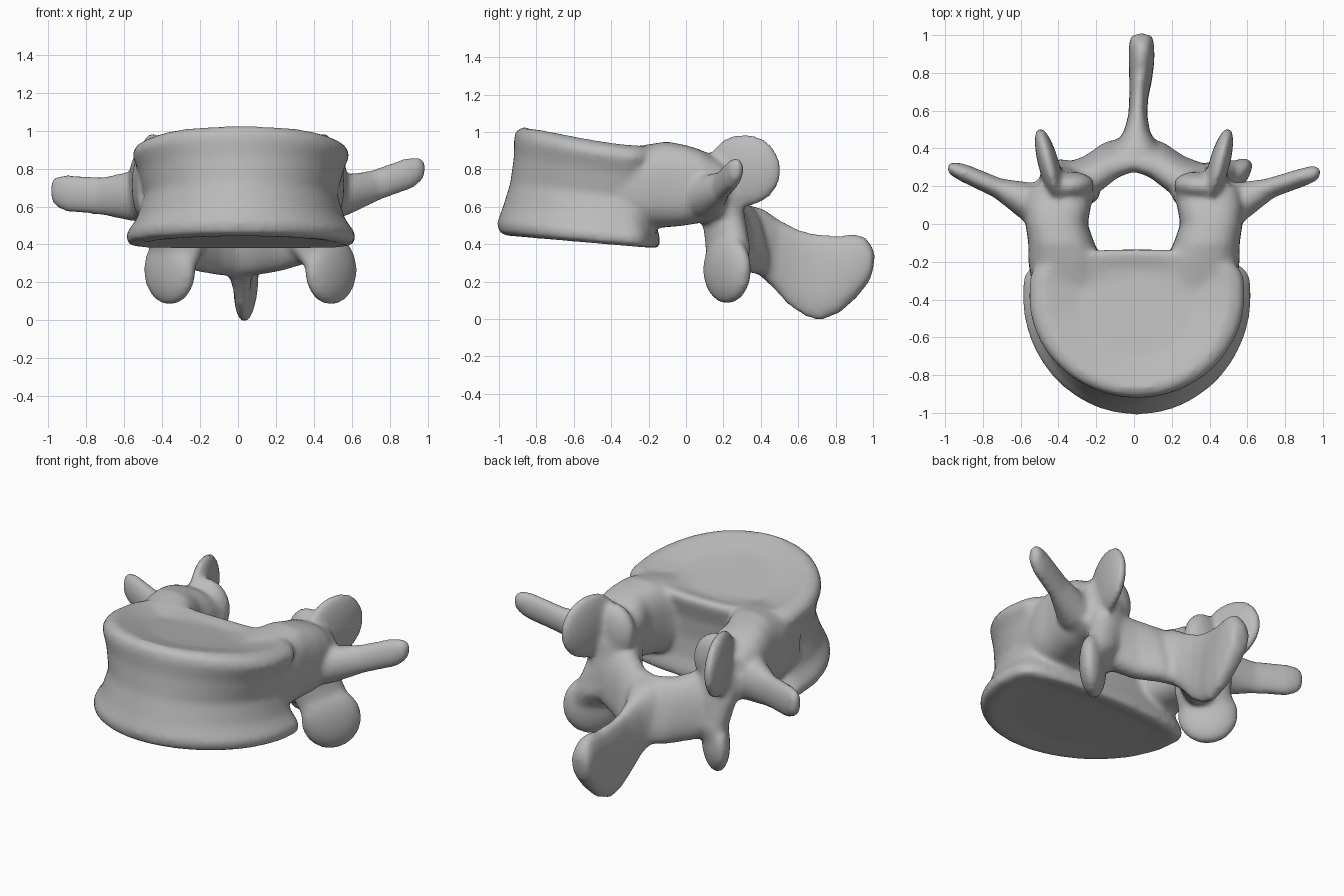
import bpy
import bmesh
from math import cos, sin, pi, copysign
from mathutils import Vector

cube = bpy.data.objects.get("Cube")
if cube:
    bpy.data.objects.remove(cube)

bone = bpy.data.materials.new("bone grey")
bone.use_nodes = True
colour = (.5, .5, .5, 1)
bone.diffuse_color = colour
bone.node_tree.nodes["Principled BSDF"].inputs["Base Color"].default_value = colour

parts = []


def skin(name, rings):
    """Close a stack of point rings into a solid part."""
    bm = bmesh.new()
    loops = [[bm.verts.new(p) for p in ring] for ring in rings]
    count = len(loops[0])
    for low, high in zip(loops, loops[1:]):
        for i in range(count):
            j = (i + 1) % count
            bm.faces.new((low[i], low[j], high[j], high[i]))
    bm.faces.new(loops[0][::-1])
    bm.faces.new(loops[-1])
    bmesh.ops.recalc_face_normals(bm, faces=bm.faces)
    mesh = bpy.data.meshes.new(name)
    bm.to_mesh(mesh)
    bm.free()
    mesh.materials.append(bone)
    obj = bpy.data.objects.new(name, mesh)
    bpy.context.collection.objects.link(obj)
    parts.append(obj)


def power(value, exponent):
    return copysign(abs(value) ** exponent, value)


def oval(centre, u, v, exponent=1, count=28):
    """Ellipse; an exponent below one squares it off."""
    centre, u, v = Vector(centre), Vector(u), Vector(v)
    angles = [2 * pi * i / count for i in range(count)]
    return [centre + u * power(cos(a), exponent) + v * power(sin(a), exponent)
            for a in angles]


def loft(name, sections, exponent=1):
    """Sections are (centre, half width vector, half height vector)."""
    skin(name, [oval(*section, exponent) for section in sections])


def blob(name, centre, u, v, w, steps=12):
    """Ellipsoid with three half axes."""
    centre, u, v, w = map(Vector, (centre, u, v, w))
    rings = []
    for i in range(steps + 1):
        a = pi * (.02 + .96 * i / steps)
        rings.append(oval(centre - w * cos(a), u * sin(a), v * sin(a)))
    skin(name, rings)


def body_ring(z, front, half, back, middle=-.38, count=64):
    """Rounded front, flattened back, tilted with the end plates."""
    rise = z - .4
    ring = []
    for i in range(count):
        c, s = cos(2 * pi * i / count), sin(2 * pi * i / count)
        sag = .04 * rise * c ** 4
        if s < 0:
            x, y = half * c, middle + (middle - front) * s
        else:
            x = half * power(c, .95 - .3 * rise)
            y = middle + (back - middle) * s ** .5
            sag += .05 * rise * s ** 3
        slope = .085 + .07 * rise
        ring.append((x + .015, y, z - slope * (y + .5) - sag))
    return ring


# Vertebral body: flared rims, narrow waist, dished top
body = [
    (.42, -.8, .4, -.25), (.405, -.95, .55, -.17), (.42, -1, .6, -.14),
    (.47, -1.01, .605, -.14), (.55, -.98, .55, -.16), (.68, -.94, .51, -.17),
    (.82, -.92, .54, -.16), (.91, -.92, .575, -.14), (.955, -.91, .55, -.13),
    (.98, -.87, .49, -.15), (.945, -.7, .3, -.25),
]
skin("body", [body_ring(*ring) for ring in body])

# Paired parts; the two sides differ slightly
for side, label in ((1, "left"), (-1, "right")):
    def at(x, y, z):
        return (side * x, y, z)

    shift = .06 if side > 0 else -.07
    loft(label + "_pedicle", [
        (at(.34, -.38, .7), (.19, 0, 0), (0, 0, .2)),
        (at(.36, -.2, .71), (.2, 0, 0), (0, 0, .225)),
        (at(.385, -.1, .72), (.175, 0, 0), (0, 0, .23)),
        (at(.41, 0, .715), (.165, 0, 0), (0, 0, .215)),
        (at(.405, .08, .71), (.175, 0, 0), (0, 0, .195)),
        (at(.39, .2, .68), (.17, 0, 0), (0, 0, .16)),
    ], .75)
    # Upper joint plate, standing obliquely, with its inner hollow side
    blob(label + "_upper_facet", at(.45, .31, .795), at(.055, .2, 0),
         at(.052, -.02, 0), (0, 0, .195))
    blob(label + "_upper_facet_base", at(.35, .2, .75), at(.14, -.02, 0),
         at(.02, .075, 0), (0, 0, .17))
    # Narrow bridge from the upper joint down to the lower one
    loft(label + "_bridge", [
        (at(.38, .18, .8), at(.11, .03, 0), (0, .08, 0)),
        (at(.36, .18, .7), at(.15, .03, 0), (0, .11, 0)),
        (at(.35, .2, .55), at(.15, .06, 0), (-side * .03, .1, 0)),
        (at(.37 + shift * .7, .225, .38), at(.14, .08, 0), (-side * .04, .09, 0)),
        (at(.42 + shift, .22, .28), at(.12, .1, 0), (-side * .04, .06, 0)),
    ])
    blob(label + "_lower_facet", at(.43 + shift, .22, .265),
         at(.13, .115, 0), at(-.045, .06, 0), (0, 0, .185))
    # Lamina closing the canal behind, leaning back as it drops
    loft(label + "_lamina", [
        (at(.36, .21, .48), at(.03, .1, 0), (0, -.02, .18)),
        (at(.23, .26, .46), at(.04, .09, 0), (0, -.03, .2)),
        (at(.12, .34, .43), at(.04, .08, 0), (0, -.04, .19)),
        (at(0, .375, .42), at(0, .08, 0), (0, -.05, .19)),
        (at(-.06, .375, .42), at(0, .07, 0), (0, -.05, .17)),
    ], .85)

# Side processes: the left one rises, the right one stays level
loft("left_side_process", [
    ((.42, .06, .66), (0, .16, 0), (0, 0, .14)),
    ((.57, .12, .66), (-.02, .1, 0), (0, 0, .11)),
    ((.72, .19, .71), (-.02, .05, 0), (-.02, 0, .08)),
    ((.9, .25, .775), (-.015, .045, 0), (-.02, 0, .08)),
    ((.96, .27, .8), (-.01, .04, 0), (-.01, 0, .065)),
    ((.99, .28, .81), (0, .015, 0), (0, 0, .03)),
])
loft("right_side_process", [
    ((-.42, .06, .66), (0, .16, 0), (0, 0, .15)),
    ((-.57, .12, .655), (.02, .1, 0), (0, 0, .13)),
    ((-.72, .19, .655), (.02, .05, 0), (0, 0, .1)),
    ((-.9, .27, .67), (.015, .045, 0), (0, 0, .1)),
    ((-.965, .295, .68), (.01, .035, 0), (0, 0, .08)),
    ((-.99, .3, .685), (0, .015, 0), (0, 0, .04)),
])

# Rear blade: x, half thickness, then (y, z) of its upper and lower edge
blade = [
    (.01, .18, (.32, .61), (.37, .25)), (.01, .12, (.41, .59), (.41, .22)),
    (.015, .07, (.5, .53), (.47, .16)), (.02, .05, (.6, .48), (.55, .07)),
    (.025, .05, (.7, .455), (.64, .01)), (.035, .06, (.81, .445), (.72, -.01)),
    (.04, .068, (.9, .455), (.82, .03)), (.04, .068, (.96, .44), (.91, .11)),
    (.04, .06, (1, .38), (.98, .2)), (.04, .03, (1.01, .34), (1, .26)),
]
sections = []
for x, thick, upper, lower in blade:
    upper, lower = Vector((x, *upper)), Vector((x, *lower))
    sections.append(((upper + lower) / 2, (thick, 0, 0), (upper - lower) / 2))
loft("rear_process", sections, .85)

# Fuse the parts into one smooth bone
bpy.ops.object.select_all(action="DESELECT")
for part in parts:
    part.select_set(True)
bpy.context.view_layer.objects.active = parts[0]
bpy.ops.object.join()
vertebra = bpy.context.object
vertebra.name = "vertebra"
remesh = vertebra.modifiers.new("fuse", "REMESH")
remesh.mode = "VOXEL"
remesh.voxel_size = .016
remesh.use_smooth_shade = True
relax = vertebra.modifiers.new("relax", "SMOOTH")
relax.factor = .5
relax.iterations = 10
bpy.ops.object.shade_smooth()
